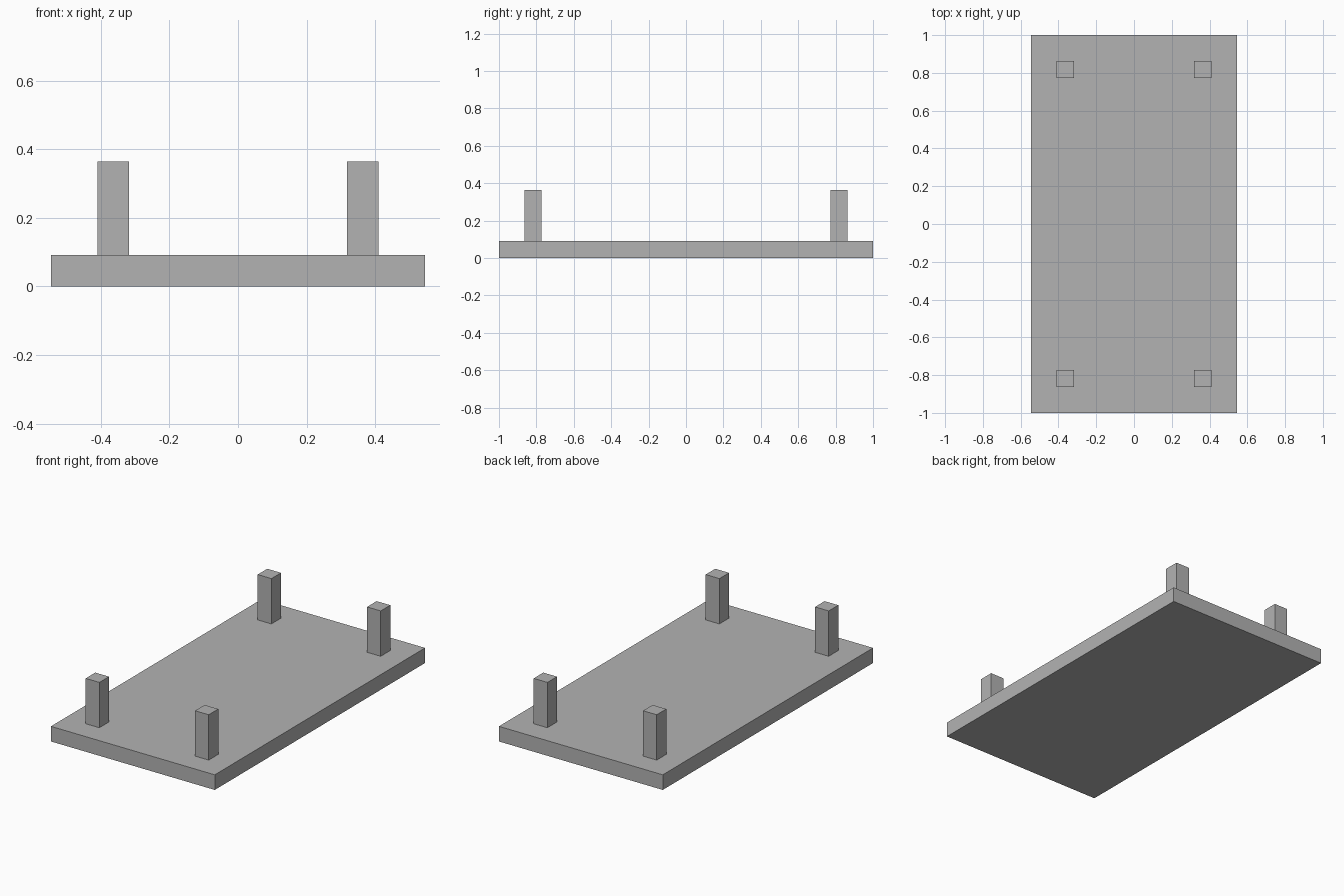
import bpy

# Remove the default cube
cube = bpy.data.objects.get("Cube")
if cube:
    bpy.data.objects.remove(cube, do_unlink=True)

grey = bpy.data.materials.new("plain grey")
grey.use_nodes = True
colour = (0.45, 0.45, 0.45, 1)
grey.diffuse_color = colour
grey.node_tree.nodes["Principled BSDF"].inputs["Base Color"].default_value = colour


def box(name, centre, size):
    bpy.ops.mesh.primitive_cube_add(size=1, location=centre)
    obj = bpy.context.object
    obj.name = name
    obj.scale = size
    bpy.ops.object.transform_apply(location=False, rotation=False, scale=True)
    obj.data.materials.append(grey)
    return obj


# Flat slab lying on the ground
thickness = 0.091
box("slab", (0, 0, thickness / 2), (1.091, 2, thickness))

# Four square posts standing near the corners
post_height = 0.273
for x, side in ((-0.364, "right"), (0.364, "left")):
    for y, end in ((-0.818, "front"), (0.818, "back")):
        box(f"{end}_{side}_post", (x, y, thickness + post_height / 2),
            (0.091, 0.091, post_height))
